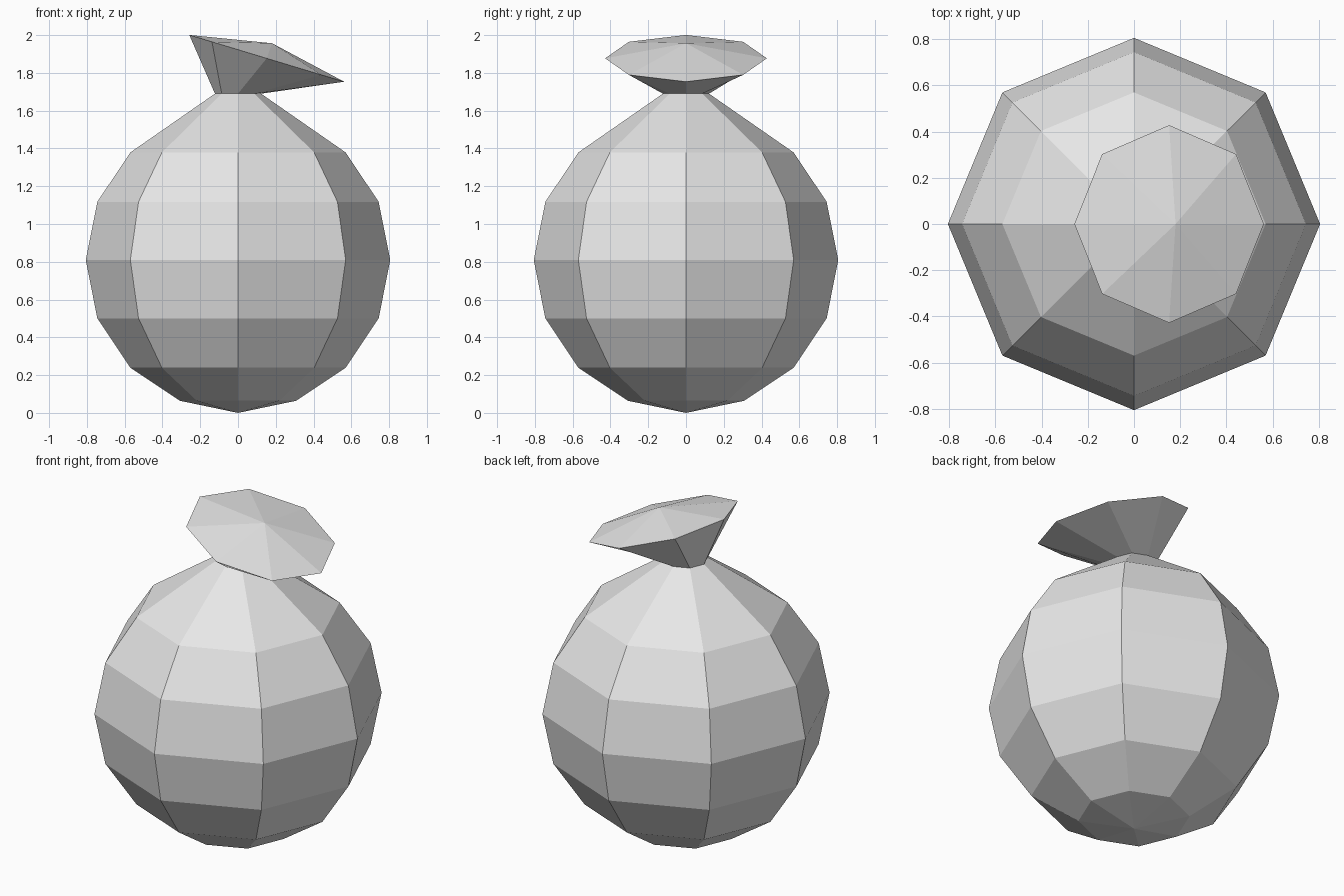
import bpy, bmesh, math

if "Cube" in bpy.data.objects:
    bpy.data.objects.remove(bpy.data.objects["Cube"])

SIDES = 8


def ring(bm, radius, z, cx=0.0, rx=None, slope=0.0):
    """Eight-sided ring; slope tilts it along x."""
    rx = rx or radius
    out = []
    for i in range(SIDES):
        a = 2 * math.pi * i / SIDES
        x = rx * math.cos(a)
        out.append(bm.verts.new((cx + x, radius * math.sin(a), z + slope * x)))
    return out


def bridge(bm, low, high):
    for i in range(SIDES):
        j = (i + 1) % SIDES
        bm.faces.new((low[i], low[j], high[j], high[i]))


bm = bmesh.new()

# Round belly: lower rings of a coarse sphere
R = 0.806
rings = [ring(bm, R * math.sin(math.pi * k / 8), R - R * math.cos(math.pi * k / 8) + 0.003)
         for k in range(1, 7)]

# Pinched neck and tilted, flared mouth
rings.append(ring(bm, 0.122, 1.69))
rings.append(ring(bm, 0.428, 1.877, cx=0.152, rx=0.41, slope=-0.302))
for low, high in zip(rings, rings[1:]):
    bridge(bm, low, high)

# Bottom point and domed closure of the mouth
bottom = bm.verts.new((0, 0, 0))
top = bm.verts.new((0.18, 0, 1.957))
for i in range(SIDES):
    j = (i + 1) % SIDES
    bm.faces.new((bottom, rings[0][j], rings[0][i]))
    bm.faces.new((top, rings[-1][i], rings[-1][j]))
bmesh.ops.recalc_face_normals(bm, faces=bm.faces[:])

mesh = bpy.data.meshes.new("tied_sack")
bm.to_mesh(mesh)
bm.free()
sack = bpy.data.objects.new("tied_sack", mesh)
bpy.context.collection.objects.link(sack)

cloth = bpy.data.materials.new("light_grey_cloth")
cloth.diffuse_color = (0.8, 0.8, 0.8, 1)
cloth.use_nodes = True
cloth.node_tree.nodes["Principled BSDF"].inputs["Base Color"].default_value = cloth.diffuse_color
mesh.materials.append(cloth)
